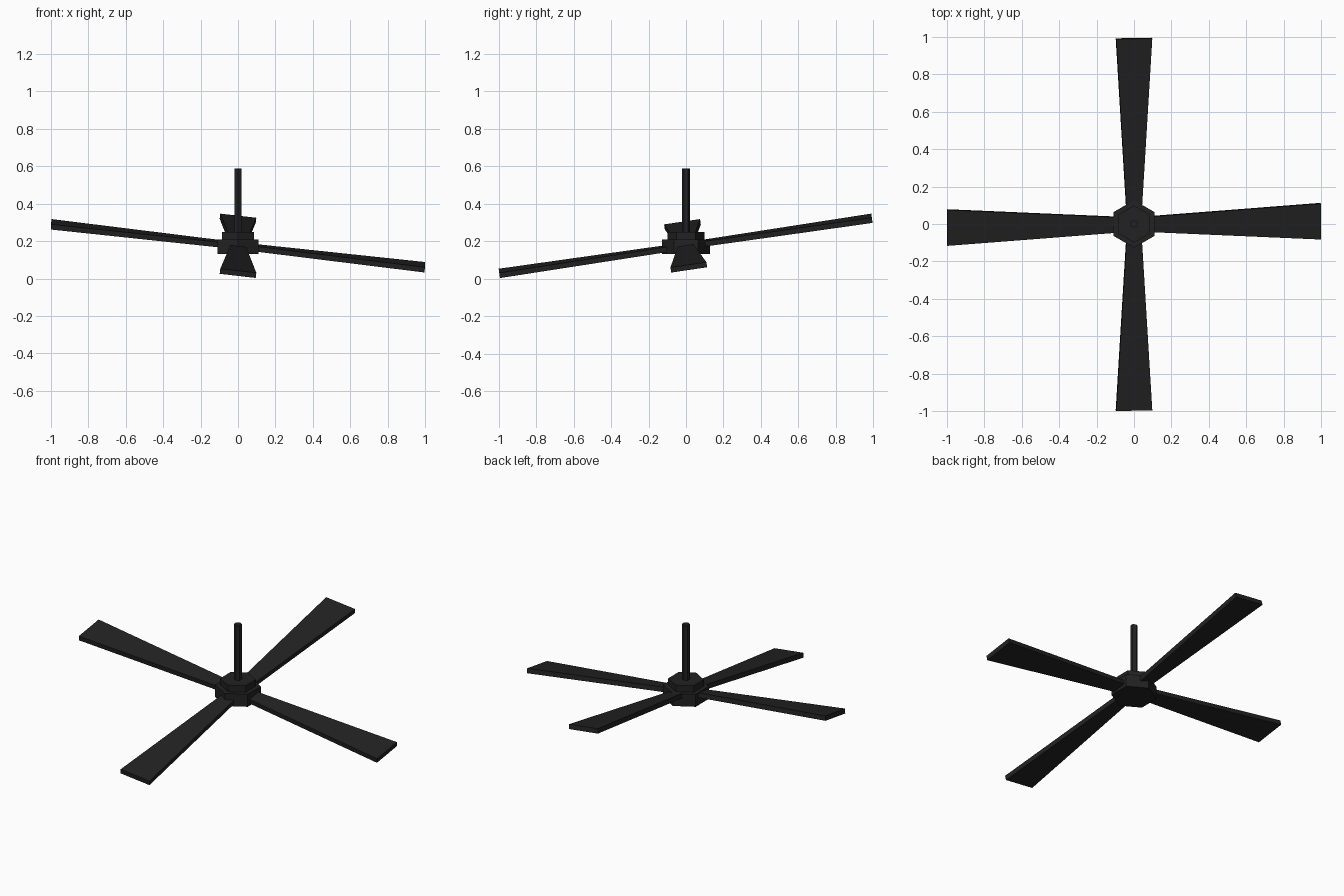
import bpy, bmesh, math
from mathutils import Matrix, Vector

if "Cube" in bpy.data.objects:
    bpy.data.objects.remove(bpy.data.objects["Cube"])

black = bpy.data.materials.new("matte black")
black.diffuse_color = (0.016, 0.016, 0.016, 1)
black.use_nodes = True
black.node_tree.nodes["Principled BSDF"].inputs["Base Color"].default_value = black.diffuse_color


def finish(name, bm):
    bmesh.ops.recalc_face_normals(bm, faces=bm.faces)
    me = bpy.data.meshes.new(name)
    bm.to_mesh(me)
    bm.free()
    me.materials.append(black)
    ob = bpy.data.objects.new(name, me)
    bpy.context.collection.objects.link(ob)
    return ob


# Upright six-sided prism with corners pointing along +y and -y
def hex_prism(name, radius, z0, z1):
    bm = bmesh.new()
    ring = [bm.verts.new((radius * math.sin(i * math.pi / 3),
                          radius * math.cos(i * math.pi / 3), z0)) for i in range(6)]
    base = bm.faces.new(ring)
    ext = bmesh.ops.extrude_face_region(bm, geom=[base], use_keep_orig=True)
    top = [g for g in ext["geom"] if isinstance(g, bmesh.types.BMVert)]
    bmesh.ops.translate(bm, verts=top, vec=(0, 0, z1 - z0))
    return finish(name, bm)


hex_prism("motor_hub", 0.127, 0.132, 0.209)
hex_prism("hub_cap", 0.099, 0.209, 0.249)
hex_prism("down_rod", 0.021, 0.249, 0.587)

# Tilted rotor frame: its plane falls towards +x and rises towards +y
v = Vector((0, 1, 0.148)).normalized()
u = Vector((1, 0.017, -0.115)).normalized()
n = u.cross(v).normalized()
rotor = Matrix((u, v, n)).transposed().to_4x4()
rotor.translation = (0, -0.002, 0.175)


# Flared flat blade, narrow at the hub and wide at the tip
def blade(name, angle, length):
    r0, w0, w1, h = 0.03, 0.038, 0.097, 0.014
    bm = bmesh.new()
    bmesh.ops.create_cube(bm, size=2)
    for p in bm.verts:
        tip = p.co.x > 0
        p.co = (length if tip else r0, p.co.y * (w1 if tip else w0), p.co.z * h)
    bm.transform(rotor @ Matrix.Rotation(angle, 4, "Z"))
    return finish(name, bm)


for i, side in enumerate(("right", "back", "left", "front")):
    blade("blade_" + side, i * math.pi / 2, 1.005)
